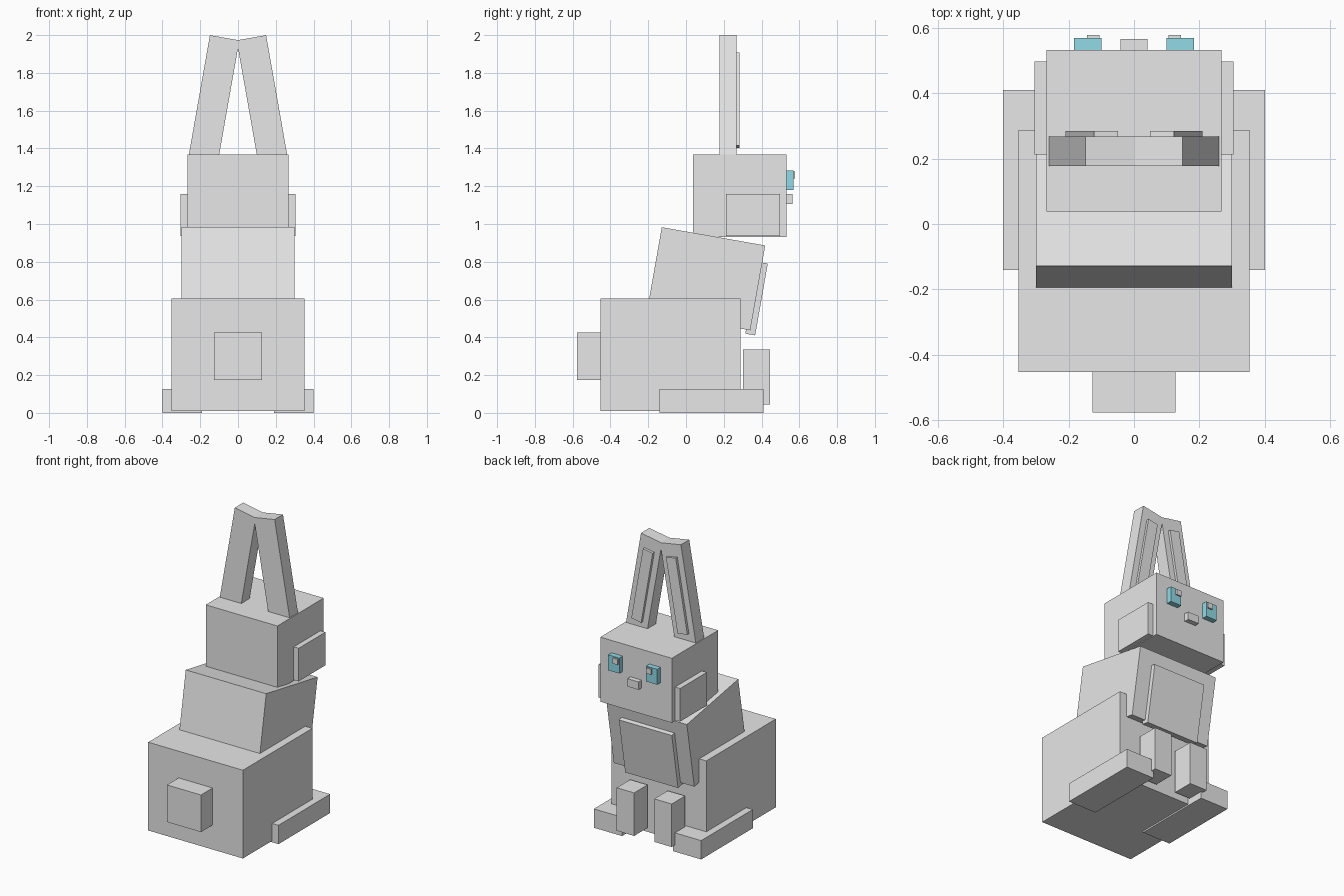
import bpy
from math import radians
from mathutils import Matrix, Vector

cube = bpy.data.objects.get("Cube")
if cube:
    bpy.data.objects.remove(cube, do_unlink=True)


def material(name, rgb):
    mat = bpy.data.materials.new(name)
    mat.use_nodes = True
    mat.diffuse_color = (*rgb, 1)
    mat.node_tree.nodes["Principled BSDF"].inputs["Base Color"].default_value = (*rgb, 1)
    return mat


GREY = material("light grey", (0.8, 0.8, 0.8))
TEAL = material("teal", (0.31, 0.76, 0.86))


def box(name, x, y, z, mat=GREY, frame=Matrix()):
    """Box spanning the (low, high) ranges, placed in an optional tilted frame."""
    bpy.ops.mesh.primitive_cube_add(size=1)
    obj = bpy.context.object
    obj.name = name
    centre = Vector([(r[0] + r[1]) / 2 for r in (x, y, z)])
    size = Vector([r[1] - r[0] for r in (x, y, z)])
    obj.data.transform(Matrix.Translation(centre) @ Matrix.Diagonal((*size, 1)))
    obj.matrix_world = frame
    obj.data.materials.append(mat)
    return obj


def pair(name, x, y, z, mat=GREY):
    """Left box and its mirror image on the right."""
    box("left_" + name, x, y, z, mat)
    box("right_" + name, (-x[1], -x[0]), y, z, mat)


# Hindquarters, tail and legs
box("hind_body", (-0.353, 0.353), (-0.452, 0.288), (0.01, 0.605))
box("tail", (-0.127, 0.127), (-0.576, -0.45), (0.175, 0.425))
pair("hind_foot", (0.19, 0.40), (-0.14, 0.41), (0.0, 0.127))
pair("front_leg", (0.075, 0.205), (0.302, 0.445), (0.045, 0.335))

# Leaning torso with a chest plate
lean = Matrix.Translation((0, 0.106, 0.71)) @ Matrix.Rotation(radians(-10), 4, "X")
box("torso", (-0.30, 0.30), (-0.278, 0.278), (-0.228, 0.228), frame=lean)
box("chest_plate", (-0.197, 0.197), (0.255, 0.308), (-0.25, 0.136), frame=lean)

# Head, cheeks and face
box("head", (-0.267, 0.267), (0.038, 0.532), (0.932, 1.367))
pair("cheek", (0.25, 0.304), (0.212, 0.497), (0.937, 1.16))
pair("eye", (0.10, 0.183), (0.52, 0.568), (1.18, 1.284), TEAL)
pair("pupil", (0.106, 0.144), (0.56, 0.578), (1.24, 1.277))
box("nose", (-0.042, 0.042), (0.52, 0.565), (1.107, 1.16))

# Ears leaning together at the tips
for side, word in ((1, "left"), (-1, "right")):
    tilt = Matrix.Translation((side * 0.129, 0, 1.656)) @ Matrix.Rotation(radians(-10 * side), 4, "Y")
    box(word + "_ear", (-0.079, 0.079), (0.178, 0.267), (-0.335, 0.335), frame=tilt)
    box(word + "_inner_ear", (-0.037, 0.037), (0.25, 0.284), (-0.25, 0.25), frame=tilt)
